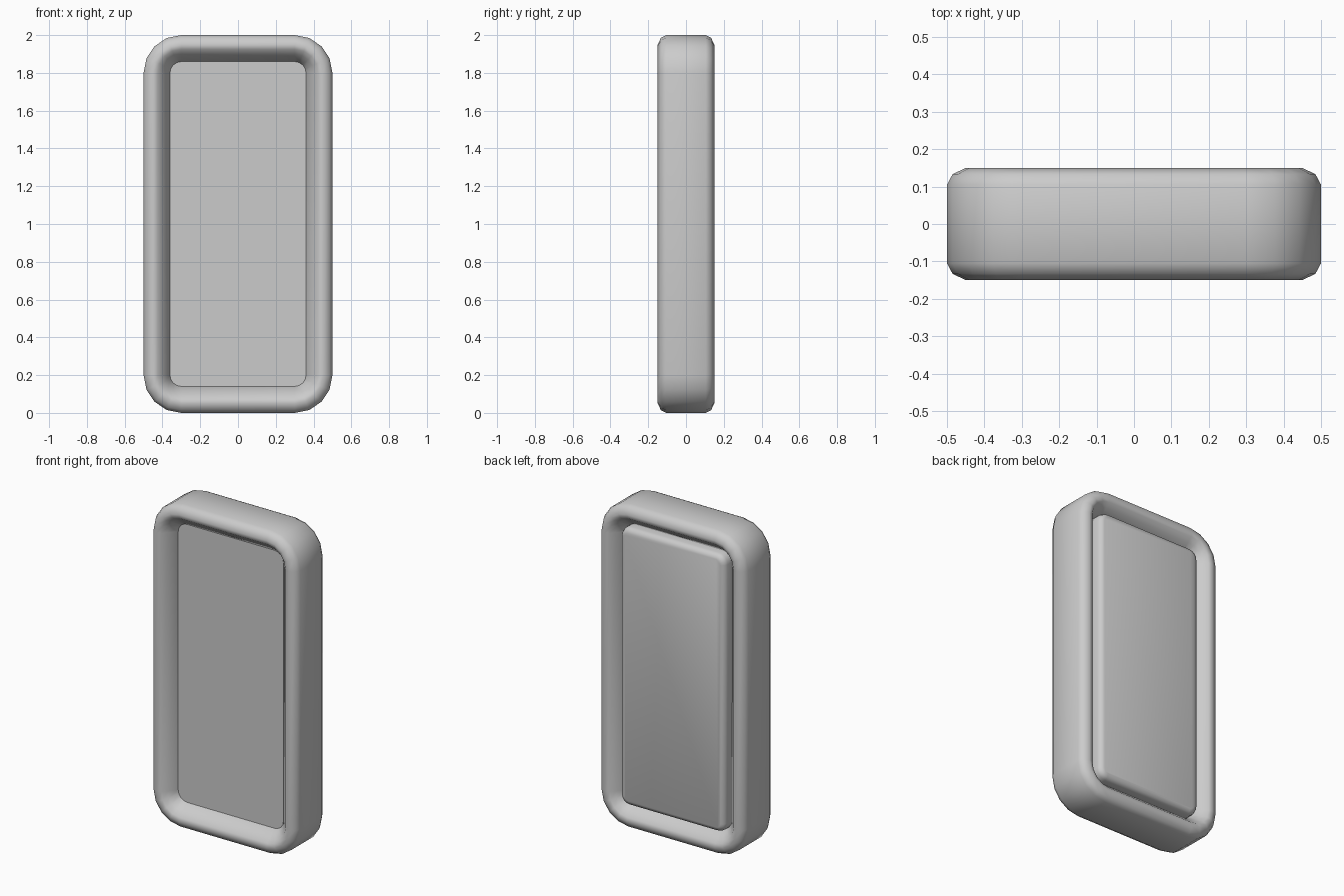
import bpy, bmesh, math

if "Cube" in bpy.data.objects:
    bpy.data.objects.remove(bpy.data.objects["Cube"])


def rounded_loop(bm, inset, y):
    """Ring of verts: 1 x 2 rounded rectangle in the XZ plane, moved inwards by inset."""
    radius = 0.2 - inset
    ring = []
    for k, (cx, cz) in enumerate([(0.3, 1.8), (-0.3, 1.8), (-0.3, 0.2), (0.3, 0.2)]):
        for i in range(5):
            a = math.radians(90 * k + 22.5 * i)
            ring.append(bm.verts.new((cx + radius * math.cos(a), y,
                                      cz + radius * math.sin(a))))
    return ring


def loft(name, profile, closed=False, caps=(False, False), angle=60):
    """Bridge rounded loops given as (inset, y) pairs."""
    bm = bmesh.new()
    rings = [rounded_loop(bm, d, y) for d, y in profile]
    pairs = list(zip(rings, rings[1:]))
    if closed:
        pairs.append((rings[-1], rings[0]))
    for a, b in pairs:
        n = len(a)
        for i in range(n):
            j = (i + 1) % n
            bm.faces.new((a[i], a[j], b[j], b[i]))
    for use, ring in zip(caps, (rings[0], rings[-1])):
        if use:
            bm.faces.new(ring)
    bmesh.ops.recalc_face_normals(bm, faces=bm.faces[:])
    mesh = bpy.data.meshes.new(name)
    bm.to_mesh(mesh)
    bm.free()
    obj = bpy.data.objects.new(name, mesh)
    bpy.context.collection.objects.link(obj)
    bpy.ops.object.select_all(action='DESELECT')
    obj.select_set(True)
    bpy.context.view_layer.objects.active = obj
    bpy.ops.object.shade_smooth_by_angle(angle=math.radians(angle))
    return obj


# Soft outer frame, the same rim on front and back
rim = [(0.0, 0.105), (0.015, 0.133), (0.05, 0.15), (0.075, 0.143), (0.1, 0.115), (0.14, 0.07)]
section = rim + [(d, -y) for d, y in reversed(rim)]
loft("frame", section, closed=True)

# Flat recessed front panel
loft("front_panel", [(0.14, -0.07), (0.14, -0.05)], caps=(True, True), angle=30)

# Raised back plate with rounded edges
loft("back_plate", [(0.141, 0.05), (0.141, 0.105), (0.15, 0.126), (0.171, 0.135)],
     caps=(True, True))
